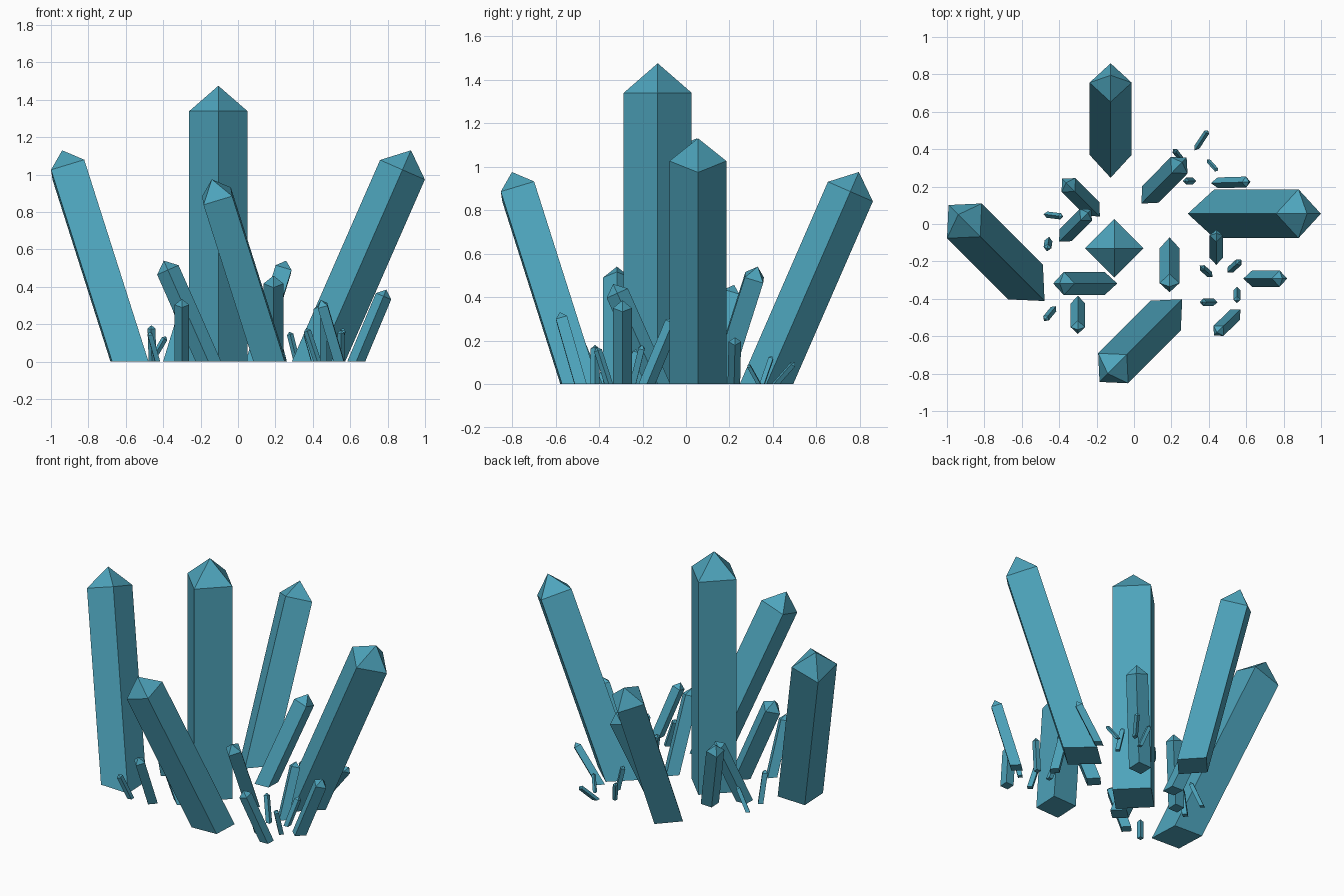
import bpy
from mathutils import Vector

mat = bpy.data.materials.new("teal_crystal")
mat.diffuse_color = (0.075, 0.37, 0.5, 1)


def crystal(name, bx, by, ax, ay, az):
    """Four-sided crystal leaning from its ground centre to its tip, cut flat at z = 0."""
    base, tip = Vector((bx, by, 0)), Vector((ax, ay, az))
    axis = tip - base
    length = axis.length
    axis.normalize()
    r = 0.106 * length
    # One corner points along the lean direction
    lean = Vector((axis.x, axis.y, 0))
    lean = lean.normalized() if lean.length > 1e-4 else Vector((1, 0, 0))
    side = Vector((0, 0, 1)).cross(lean)
    up = side.cross(axis)
    shoulder = tip - axis * 0.87 * r
    ring = [shoulder + d * r for d in (up, side, -up, -side)]
    foot = [v - axis * (v.z / axis.z) for v in ring]
    faces = [(3, 2, 1, 0)]
    for i in range(4):
        j = (i + 1) % 4
        faces += [(i, j, 4 + j, 4 + i), (4 + i, 4 + j, 8)]
    mesh = bpy.data.meshes.new(name)
    mesh.from_pydata(foot + ring + [tip], [], faces)
    mesh.materials.append(mat)
    obj = bpy.data.objects.new(name, mesh)
    bpy.context.collection.objects.link(obj)


# Ground centre x, y and tip x, y, z of each crystal
groups = {
    "large_crystal": [
        (-0.105, -0.13, -0.105, -0.13, 1.475),
        (0.43, 0.055, 0.925, 0.055, 1.13),
        (-0.58, -0.31, -0.94, 0.05, 1.13),
        (-0.125, 0.37, -0.125, 0.795, 0.975),
        (0.17, -0.49, -0.14, -0.80, 0.975),
    ],
    "medium_crystal": [
        (0.088, 0.158, 0.257, 0.33, 0.54),
        (-0.223, 0.081, -0.363, 0.221, 0.456),
        (-0.366, -0.06, -0.246, 0.06, 0.39),
        (-0.158, -0.318, -0.397, -0.318, 0.54),
        (-0.30, -0.425, -0.30, -0.565, 0.335),
        (0.19, -0.13, 0.19, -0.335, 0.46),
        (0.44, -0.18, 0.44, -0.05, 0.31),
        (0.632, -0.292, 0.793, -0.292, 0.385),
        (0.448, 0.22, 0.615, 0.225, 0.215),
        (0.54, -0.485, 0.443, -0.58, 0.33),
    ],
    "small_crystal": [
        (0.337, 0.412, 0.395, 0.50, 0.10),
        (0.40, 0.335, 0.445, 0.285, 0.09),
        (0.315, 0.23, 0.275, 0.23, 0.16),
        (0.25, 0.35, 0.215, 0.395, 0.13),
        (-0.465, 0.05, -0.385, 0.04, 0.135),
        (-0.457, -0.09, -0.463, -0.13, 0.195),
        (-0.43, -0.455, -0.475, -0.51, 0.16),
        (0.405, -0.27, 0.36, -0.23, 0.16),
        (0.515, -0.245, 0.565, -0.20, 0.18),
        (0.425, -0.418, 0.365, -0.418, 0.18),
        (0.55, -0.355, 0.55, -0.41, 0.17),
    ],
}
for name, rows in groups.items():
    for n, row in enumerate(rows, 1):
        crystal(f"{name}_{n}", *row)
